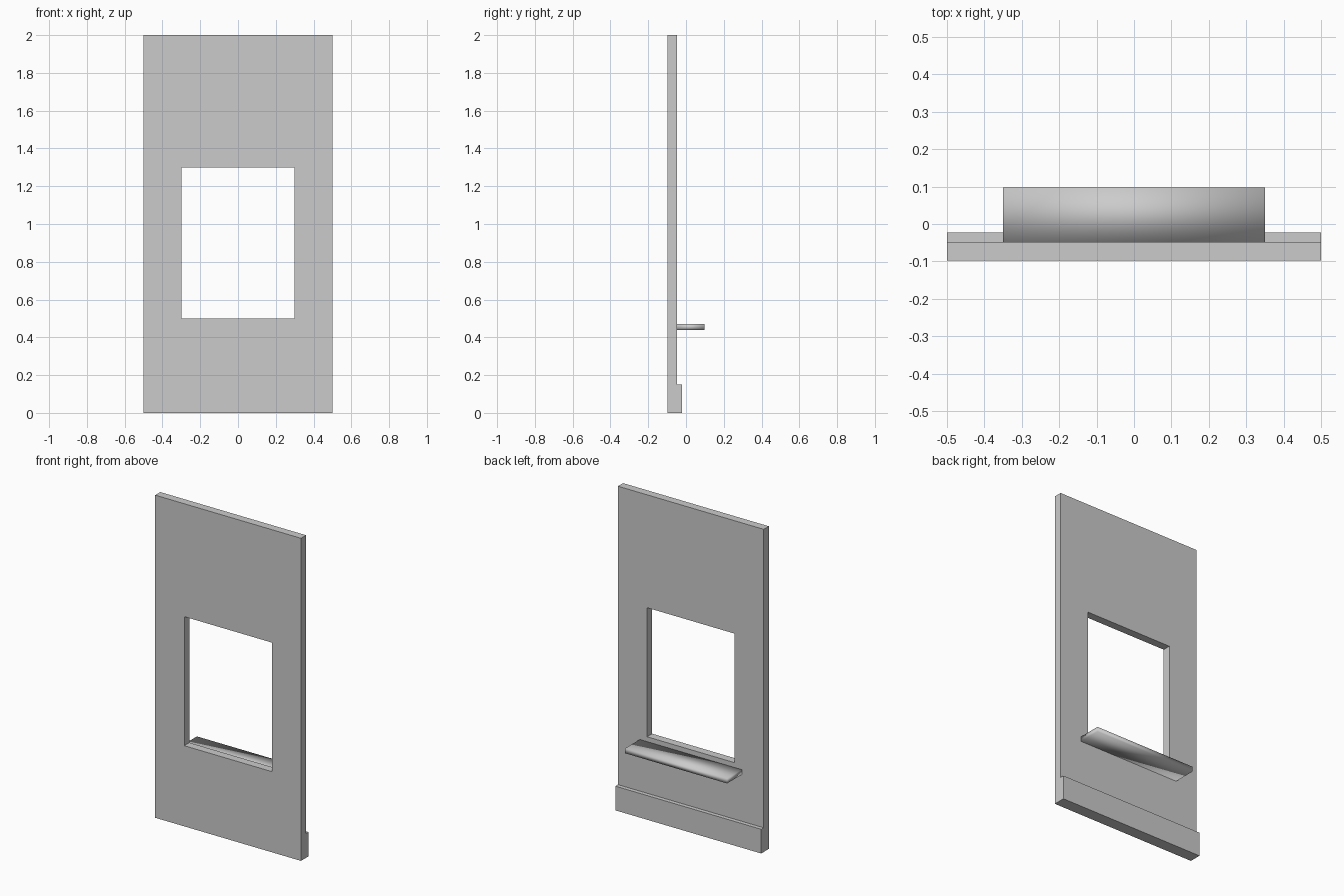
import bpy
import bmesh

if "Cube" in bpy.data.objects:
    bpy.data.objects.remove(bpy.data.objects["Cube"])

BACK = -0.0475  # plane of the wall's back face


def finish(bm, name, smooth=False):
    bmesh.ops.recalc_face_normals(bm, faces=bm.faces)
    mesh = bpy.data.meshes.new(name)
    for f in bm.faces:
        f.smooth = smooth
    bm.to_mesh(mesh)
    bm.free()
    obj = bpy.data.objects.new(name, mesh)
    bpy.context.collection.objects.link(obj)
    return obj


def box(name, lo, hi, smooth=False):
    bm = bmesh.new()
    bmesh.ops.create_cube(bm, size=1)
    for v in bm.verts:
        v.co = [(a + b) / 2 + c * (b - a) for a, b, c in zip(lo, hi, v.co)]
    return finish(bm, name, smooth)


def wall_with_opening(name, outer, inner, y, thickness):
    bm = bmesh.new()

    def ring(x, z0, z1):
        return [bm.verts.new((px, y, pz)) for px, pz in
                ((-x, z0), (x, z0), (x, z1), (-x, z1))]

    a, b = ring(*outer), ring(*inner)
    faces = [bm.faces.new((a[i], a[(i + 1) % 4], b[(i + 1) % 4], b[i]))
             for i in range(4)]
    # Thicken the frame into a solid panel, keeping the front faces
    res = bmesh.ops.extrude_face_region(bm, geom=faces, use_keep_orig=True)
    moved = [g for g in res["geom"] if isinstance(g, bmesh.types.BMVert)]
    bmesh.ops.translate(bm, verts=moved, vec=(0, thickness, 0))
    return finish(bm, name)


# Wall panel with window opening
wall_with_opening("wall", (0.5, 0, 2), (0.3, 0.5, 1.3), BACK - 0.05, 0.05)

# Shelf-like sill below the opening, softly shaded
box("window_sill", (-0.35, BACK, 0.44), (0.35, 0.0975, 0.47), smooth=True)

# Skirting board along the foot of the wall
box("skirting_board", (-0.5, BACK, 0), (0.5, BACK + 0.025, 0.15))
